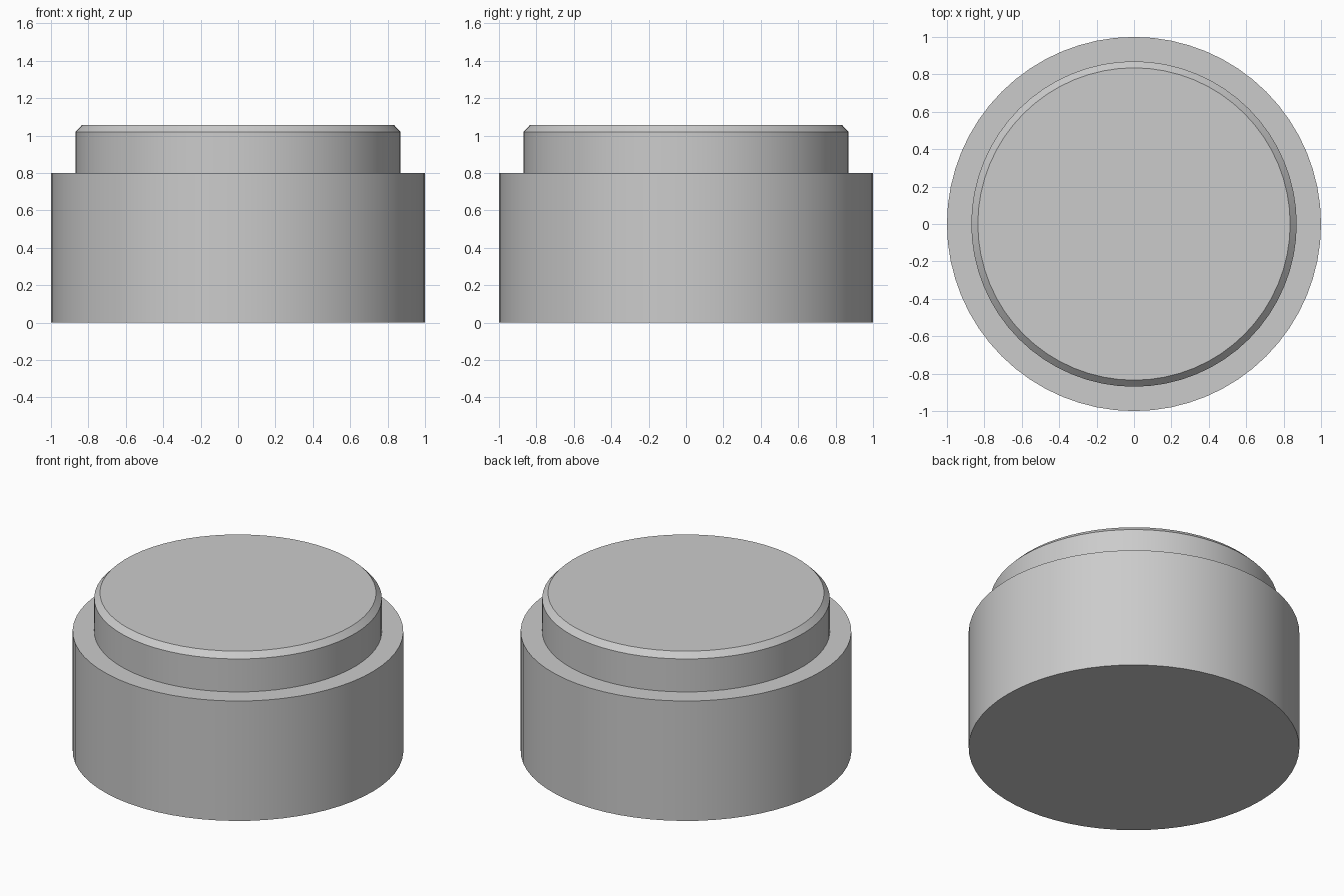
import bpy
import bmesh
from math import cos, sin, tau, radians

if "Cube" in bpy.data.objects:
    bpy.data.objects.remove(bpy.data.objects["Cube"])

SIDES = 64


def turned(name, profile):
    """Closed round solid from (radius, height) rings, bottom to top."""
    bm = bmesh.new()
    rings = [[bm.verts.new((r * cos(tau * i / SIDES), r * sin(tau * i / SIDES), z))
              for i in range(SIDES)] for r, z in profile]
    for low, high in zip(rings, rings[1:]):
        for i in range(SIDES):
            j = (i + 1) % SIDES
            bm.faces.new((low[i], low[j], high[j], high[i]))
    bm.faces.new(rings[0][::-1])
    bm.faces.new(rings[-1])
    mesh = bpy.data.meshes.new(name)
    bm.to_mesh(mesh)
    bm.free()
    obj = bpy.data.objects.new(name, mesh)
    bpy.context.collection.objects.link(obj)
    bpy.ops.object.select_all(action='DESELECT')
    obj.select_set(True)
    bpy.context.view_layer.objects.active = obj
    bpy.ops.object.shade_smooth_by_angle(angle=radians(30))
    return obj


# Wide drum
turned("base", [(1.0, 0.0), (1.0, 0.8)])

# Narrower raised cap with a chamfered rim
turned("cap", [(0.87, 0.8), (0.87, 1.02), (0.835, 1.056)])
